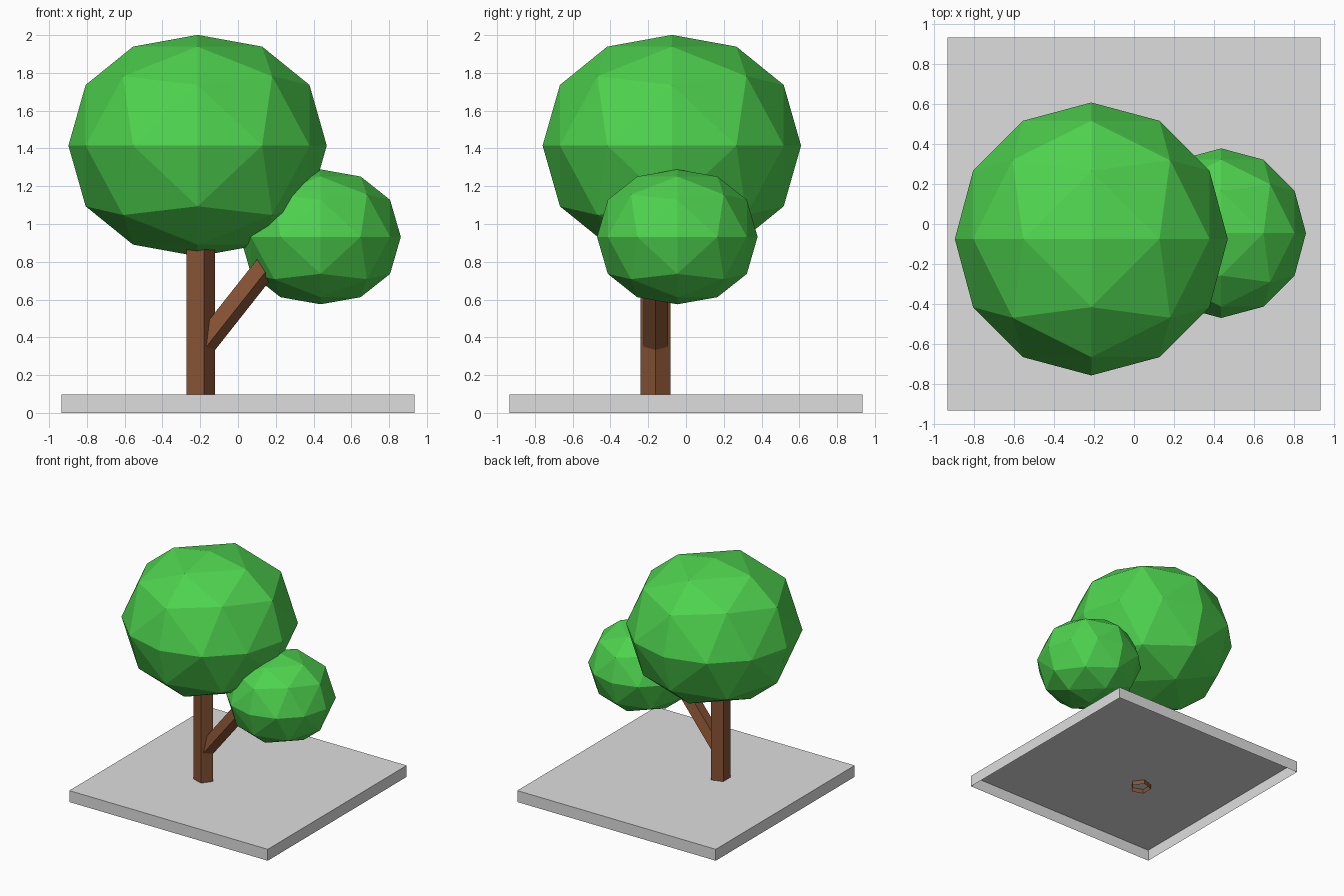
import bpy, bmesh, math
from mathutils import Vector, Matrix

if "Cube" in bpy.data.objects:
    bpy.data.objects.remove(bpy.data.objects["Cube"])


def material(name, rgb):
    m = bpy.data.materials.new(name)
    m.diffuse_color = (*rgb, 1)
    m.use_nodes = True
    m.node_tree.nodes["Principled BSDF"].inputs["Base Color"].default_value = m.diffuse_color
    return m


GREEN = material("leaf green", (0.076, 0.645, 0.076))
BROWN = material("bark brown", (0.24, 0.085, 0.034))
GREY = material("stone grey", (0.73, 0.73, 0.73))


def finish(bm, name, mat):
    mesh = bpy.data.meshes.new(name)
    bm.to_mesh(mesh)
    bm.free()
    mesh.materials.append(mat)
    ob = bpy.data.objects.new(name, mesh)
    bpy.context.collection.objects.link(ob)
    return ob


def foliage(name, centre, radius, squash):
    """Octahedron with each side split in three, rounded and flattened in z."""
    bm = bmesh.new()

    def point(i, j, signs):
        p = Vector([s * math.sin(n * math.pi / 6)
                    for s, n in zip(signs, (i, j, 3 - i - j))]).normalized()
        p.z *= squash - 0.11 * p.z ** 2
        return bm.verts.new(Vector(centre) + radius * p)

    for sx in (-1, 1):
        for sy in (-1, 1):
            for sz in (-1, 1):
                s = (sx, sy, sz)
                g = {(i, j): point(i, j, s) for i in range(4) for j in range(4 - i)}
                for i in range(3):
                    for j in range(3 - i):
                        bm.faces.new((g[i, j], g[i + 1, j], g[i, j + 1]))
                        if i + j < 2:
                            bm.faces.new((g[i + 1, j], g[i + 1, j + 1], g[i, j + 1]))
    bmesh.ops.remove_doubles(bm, verts=bm.verts, dist=1e-4)
    bmesh.ops.recalc_face_normals(bm, faces=bm.faces)
    return finish(bm, name, GREEN)


def pole(name, start, end, radius, corner):
    """Open five-sided tube with one edge pointing along corner."""
    a, b = Vector(start), Vector(end)
    d = (b - a).normalized()
    u = Vector(corner)
    u = (u - d * u.dot(d)).normalized()
    v = d.cross(u)
    bm = bmesh.new()
    rings = []
    for c in (a, b):
        rings.append([bm.verts.new(c + radius * (u * math.cos(k * math.tau / 5)
                                                + v * math.sin(k * math.tau / 5)))
                      for k in range(5)])
    lo, hi = rings
    for k in range(5):
        n = (k + 1) % 5
        bm.faces.new((lo[k], lo[n], hi[n], hi[k]))
    return finish(bm, name, BROWN)


# Ground slab, hollow underneath
bm = bmesh.new()
bmesh.ops.create_cube(bm, size=1, matrix=Matrix.Translation((0, 0, 0.0485))
                      @ Matrix.Diagonal((1.87, 1.87, 0.097, 1)))
bottom = [f for f in bm.faces if f.normal.z < -0.5]
bmesh.ops.delete(bm, geom=bottom, context='FACES_ONLY')
finish(bm, "ground_slab", GREY)

# Trunk and side branch
pole("trunk", (-0.205, -0.161, 0.06), (-0.205, -0.161, 0.97), 0.084, (1, 0, 0))
pole("branch", (-0.197, -0.161, 0.347), (0.25, -0.161, 0.913), 0.068, (0.785, 0, -0.62))

# Leaf crowns
foliage("large_crown", (-0.214, -0.075, 1.415), 0.684, 0.967)
foliage("small_crown", (0.437, -0.046, 0.932), 0.425, 0.95)
